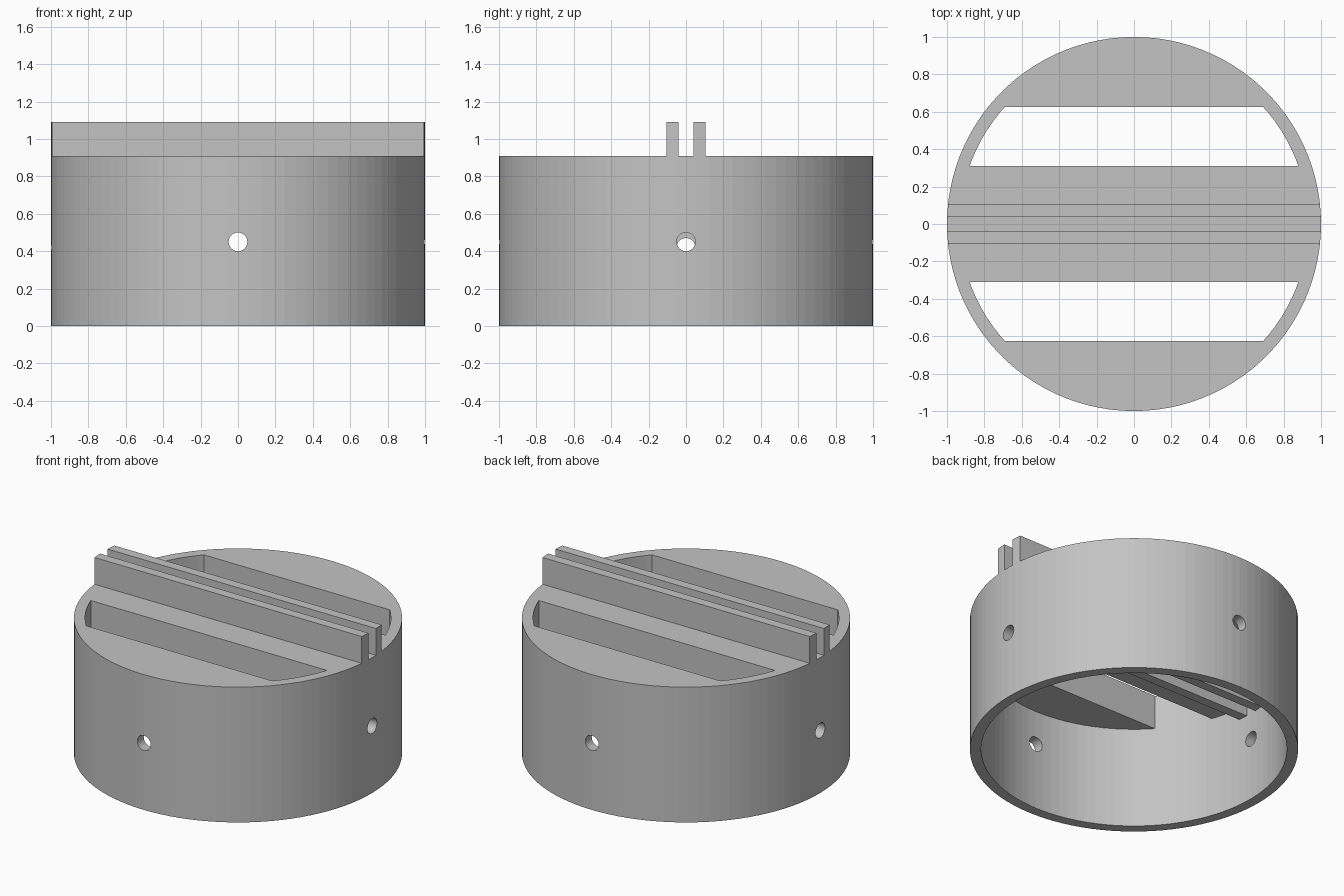
import bpy
from math import pi

SIDES = 100
R, R_IN = 1.0, 0.932
PLATE_BOTTOM, PLATE_TOP, FIN_TOP = 0.68, 0.91, 1.09

cube = bpy.data.objects.get("Cube")
if cube:
    bpy.data.objects.remove(cube, do_unlink=True)


def cylinder(name, radius, z0, z1):
    bpy.ops.mesh.primitive_cylinder_add(vertices=SIDES, radius=radius, depth=z1 - z0,
                                        location=(0, 0, (z0 + z1) / 2))
    ob = bpy.context.object
    ob.name = name
    return ob


def box(name, y0, y1, z0, z1):
    bpy.ops.mesh.primitive_cube_add(size=1, location=(0, (y0 + y1) / 2, (z0 + z1) / 2))
    ob = bpy.context.object
    ob.name = name
    ob.scale = (3, y1 - y0, z1 - z0)
    return ob


def boolean(target, cutter, operation="DIFFERENCE"):
    bpy.context.view_layer.update()
    mod = target.modifiers.new("cut", "BOOLEAN")
    mod.operation, mod.solver, mod.object = operation, "EXACT", cutter
    bpy.context.view_layer.objects.active = target
    bpy.ops.object.modifier_apply(modifier=mod.name)
    bpy.data.objects.remove(cutter, do_unlink=True)


def round_ended_box(y0, y1, z0, z1):
    # Strip whose ends follow the inside wall
    strip = cylinder("strip_cutter", R_IN, z0, z1)
    boolean(strip, box("trim", y0, y1, z0 - 1, z1 + 1), "INTERSECT")
    return strip


# Drum, hollow from below
cap = cylinder("slotted_cap", R, 0, FIN_TOP)
boolean(cap, cylinder("cavity_cutter", R_IN, -0.2, PLATE_BOTTOM))

# Twin fins left standing on the top plate
for y0, y1 in ((-1.5, -0.105), (-0.04, 0.04), (0.105, 1.5)):
    boolean(cap, box("fin_cutter", y0, y1, PLATE_TOP, 1.5))

# Wide through slots, and shallow grooves under the central bar
for s in (-1, 1):
    for near, far, z1 in ((0.31, 0.625, 1.3), (0.04, 0.105, 0.8)):
        y0, y1 = sorted((s * near, s * far))
        boolean(cap, round_ended_box(y0, y1, 0.6, z1))

# Four side holes, the one at -x slightly lower
for x, y, z in ((0, -1, 0.45), (0, 1, 0.45), (1, 0, 0.45), (-1, 0, 0.42)):
    rot = (pi / 2, 0, 0) if x == 0 else (0, pi / 2, 0)
    bpy.ops.mesh.primitive_cylinder_add(vertices=32, radius=0.05, depth=0.5,
                                        location=(x, y, z), rotation=rot)
    boolean(cap, bpy.context.object)

# Single grey finish
grey = bpy.data.materials.new("plain_grey")
grey.use_nodes = True
colour = (0.55, 0.55, 0.55, 1)
grey.diffuse_color = colour
grey.node_tree.nodes["Principled BSDF"].inputs["Base Color"].default_value = colour
cap.data.materials.clear()
cap.data.materials.append(grey)
